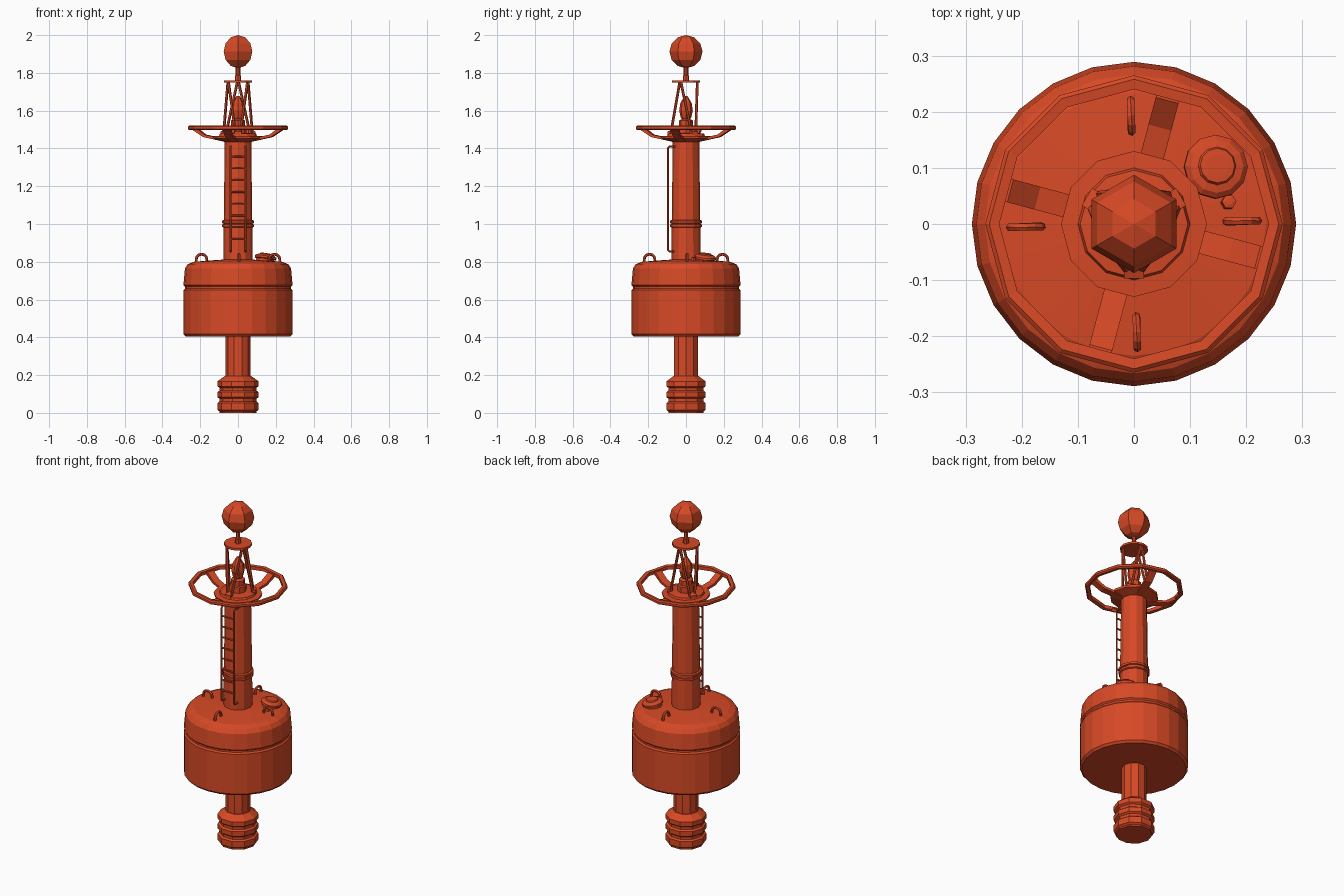
import bpy, bmesh, math
from math import sin, cos, pi, radians
from mathutils import Vector, Matrix

if "Cube" in bpy.data.objects:
    bpy.data.objects.remove(bpy.data.objects["Cube"])

# Single paint colour
COLOR = (0.68, 0.067, 0.019, 1)
paint = bpy.data.materials.new("orange_red_paint")
paint.use_nodes = True
paint.diffuse_color = COLOR
bsdf = paint.node_tree.nodes["Principled BSDF"]
bsdf.inputs["Base Color"].default_value = COLOR


def finish(name, bm):
    bmesh.ops.recalc_face_normals(bm, faces=bm.faces)
    mesh = bpy.data.meshes.new(name)
    bm.to_mesh(mesh)
    bm.free()
    mesh.materials.append(paint)
    ob = bpy.data.objects.new(name, mesh)
    bpy.context.collection.objects.link(ob)
    return ob


def lathe(name, profile, sides, turn=0.0):
    """Revolve (radius, height) points about z and cap both ends."""
    bm = bmesh.new()
    rings = []
    for r, z in profile:
        angles = [turn + 2 * pi * i / sides for i in range(sides)]
        rings.append([bm.verts.new((r * cos(a), r * sin(a), z)) for a in angles])
    for lo, hi in zip(rings, rings[1:]):
        for i in range(sides):
            j = (i + 1) % sides
            bm.faces.new((lo[i], lo[j], hi[j], hi[i]))
    bm.faces.new(rings[0][::-1])
    bm.faces.new(rings[-1])
    return finish(name, bm)


def tube(name, points, radius, sides=6):
    """Sweep a round section along a bent path."""
    bm = bmesh.new()
    pts = [Vector(p) for p in points]
    rings = []
    normal = (pts[1] - pts[0]).orthogonal().normalized()
    for i, p in enumerate(pts):
        t = (pts[min(i + 1, len(pts) - 1)] - pts[max(i - 1, 0)]).normalized()
        normal = (normal - t * normal.dot(t)).normalized()
        side = t.cross(normal)
        ring = []
        for k in range(sides):
            a = 2 * pi * k / sides
            ring.append(bm.verts.new(p + (normal * cos(a) + side * sin(a)) * radius))
        rings.append(ring)
    for lo, hi in zip(rings, rings[1:]):
        for k in range(sides):
            n = (k + 1) % sides
            bm.faces.new((lo[k], lo[n], hi[n], hi[k]))
    bm.faces.new(rings[0])
    bm.faces.new(rings[-1])
    return finish(name, bm)


def strip(name, outline, width, angle):
    """Extrude a radial side outline to a given width, turned about z."""
    bm = bmesh.new()
    face = bm.faces.new([bm.verts.new((r, -width / 2, z)) for r, z in outline])
    new = bmesh.ops.extrude_face_region(bm, geom=[face])["geom"]
    moved = [v for v in new if isinstance(v, bmesh.types.BMVert)]
    bmesh.ops.translate(bm, verts=moved, vec=(0, width, 0))
    ob = finish(name, bm)
    ob.rotation_euler.z = angle
    return ob


def polar(r, degrees, z):
    a = radians(degrees)
    return Vector((r * cos(a), r * sin(a), z))


# Counterweight: three chamfered discs, and the stem above them
weight = [(0.098, 0)]
for low, high in ((0.008, 0.06), (0.075, 0.118), (0.133, 0.175)):
    weight += [(0.098, low), (0.109, low + 0.008), (0.109, high - 0.008), (0.098, high)]
weight += [(0.07, 0.195)]
lathe("counterweight", weight, 10)
lathe("lower_stem", [(0.066, 0.18), (0.066, 0.42)], 10)

# Float body with a groove and rounded shoulder
lathe("float_body", [
    (0.278, 0.405), (0.289, 0.417), (0.289, 0.65), (0.281, 0.658),
    (0.281, 0.668), (0.289, 0.676), (0.281, 0.765), (0.266, 0.787),
    (0.235, 0.8), (0.13, 0.808), (0.07, 0.812)], 24)

# Tower, its joint collar and the platform on top
lathe("tower", [(0.078, 0.8), (0.07, 1.45)], 12)
lathe("tower_collar", [
    (0.074, 0.98), (0.084, 0.985), (0.084, 0.997), (0.078, 0.999),
    (0.078, 1.003), (0.084, 1.005), (0.084, 1.017), (0.074, 1.022)], 12)
lathe("platform", [
    (0.07, 1.435), (0.128, 1.452), (0.13, 1.465), (0.1, 1.467),
    (0.096, 1.478), (0.06, 1.482)], 12)

# Guard ring with four bent brackets
bm = bmesh.new()
ring = []
for i in range(12):
    a = 2 * pi * i / 12
    section = ((0.24, 1.499), (0.258, 1.497), (0.265, 1.503),
               (0.265, 1.515), (0.258, 1.521), (0.24, 1.519))
    ring.append([bm.verts.new((r * cos(a), r * sin(a), z)) for r, z in section])
for i in range(12):
    for k in range(6):
        n, m = (i + 1) % 12, (k + 1) % 6
        bm.faces.new((ring[i][k], ring[n][k], ring[n][m], ring[i][m]))
finish("guard_ring", bm)
bracket = [(0.068, 1.435), (0.185, 1.46), (0.24, 1.495), (0.246, 1.51),
           (0.228, 1.51), (0.178, 1.473), (0.068, 1.45)]
for i in range(4):
    strip(f"ring_bracket_{i + 1}", bracket, 0.042, radians(90 * i - 15))

# Lantern on its base
lathe("lantern_base", [
    (0.045, 1.475), (0.045, 1.515), (0.038, 1.52), (0.038, 1.548), (0.022, 1.555)], 8)
lathe("lantern", [
    (0.018, 1.55), (0.028, 1.565), (0.036, 1.6), (0.03, 1.64), (0.014, 1.668),
    (0.006, 1.678)], 8)

# Triangulated topmark frame: six struts between three feet and three heads
for i, foot in enumerate((30, 150, 270)):
    for s in (-1, 1):
        tube(f"frame_strut_{i + 1}_{'a' if s < 0 else 'b'}",
             [polar(0.083, foot + 8 * s, 1.47), polar(0.06, foot + 57 * s, 1.753)],
             0.0075)
    pad = strip(f"frame_foot_{i + 1}",
                [(0.07, 1.47), (0.097, 1.47), (0.097, 1.49), (0.07, 1.5)], 0.036, radians(foot))
lathe("topmark_plate", [(0.075, 1.748), (0.075, 1.76)], 12)
lathe("topmark_post", [
    (0.017, 1.76), (0.017, 1.785), (0.012, 1.79), (0.012, 1.85)], 8)

# Faceted ball topmark
bm = bmesh.new()
bmesh.ops.create_uvsphere(bm, u_segments=6, v_segments=6, radius=0.0875,
                          matrix=Matrix.Translation((0, 0, 1.9125)))
finish("topmark_ball", bm)

# Ladder on the front face
for side, x in (("left", 0.04), ("right", -0.04)):
    tube(f"ladder_rail_{side}", [
        (x, -0.055, 1.41), (x, -0.088, 1.41), (x, -0.096, 1.402),
        (x, -0.096, 0.863), (x, -0.088, 0.855), (x, -0.06, 0.855)], 0.0055)
for i in range(8):
    z = 0.92 + i * 0.0625
    tube(f"ladder_rung_{i + 1}", [(-0.04, -0.096, z), (0.04, -0.096, z)], 0.005)

# Four lifting eyes on the deck
for i in range(4):
    turn = 90 * i + 1.5
    arch = [polar(0.165, turn, 0.79)]
    for k in range(7):
        a = pi - pi * k / 6
        arch.append(polar(0.193 + 0.028 * cos(a), turn, 0.815 + 0.025 * sin(a)))
    arch.append(polar(0.221, turn, 0.79))
    tube(f"lifting_eye_{i + 1}", arch, 0.0075)

# Round access hatch lying on the sloped deck, with its latch
tilt = Matrix.Rotation(radians(10), 4, Vector((-0.1, 0.143, 0)))
place = Matrix.Translation((0.143, 0.1, 0.803)) @ tilt
hatch = lathe("access_hatch", [
    (0.048, -0.01), (0.048, 0.01), (0.057, 0.013), (0.057, 0.024),
    (0.048, 0.032), (0.034, 0.035), (0.031, 0.041), (0.02, 0.042)], 12)
hatch.matrix_world = place
latch = lathe("hatch_latch", [(0.013, -0.005), (0.013, 0.018), (0.006, 0.02)], 6)
latch.matrix_world = place @ Matrix.Translation((0.024, -0.062, 0))
